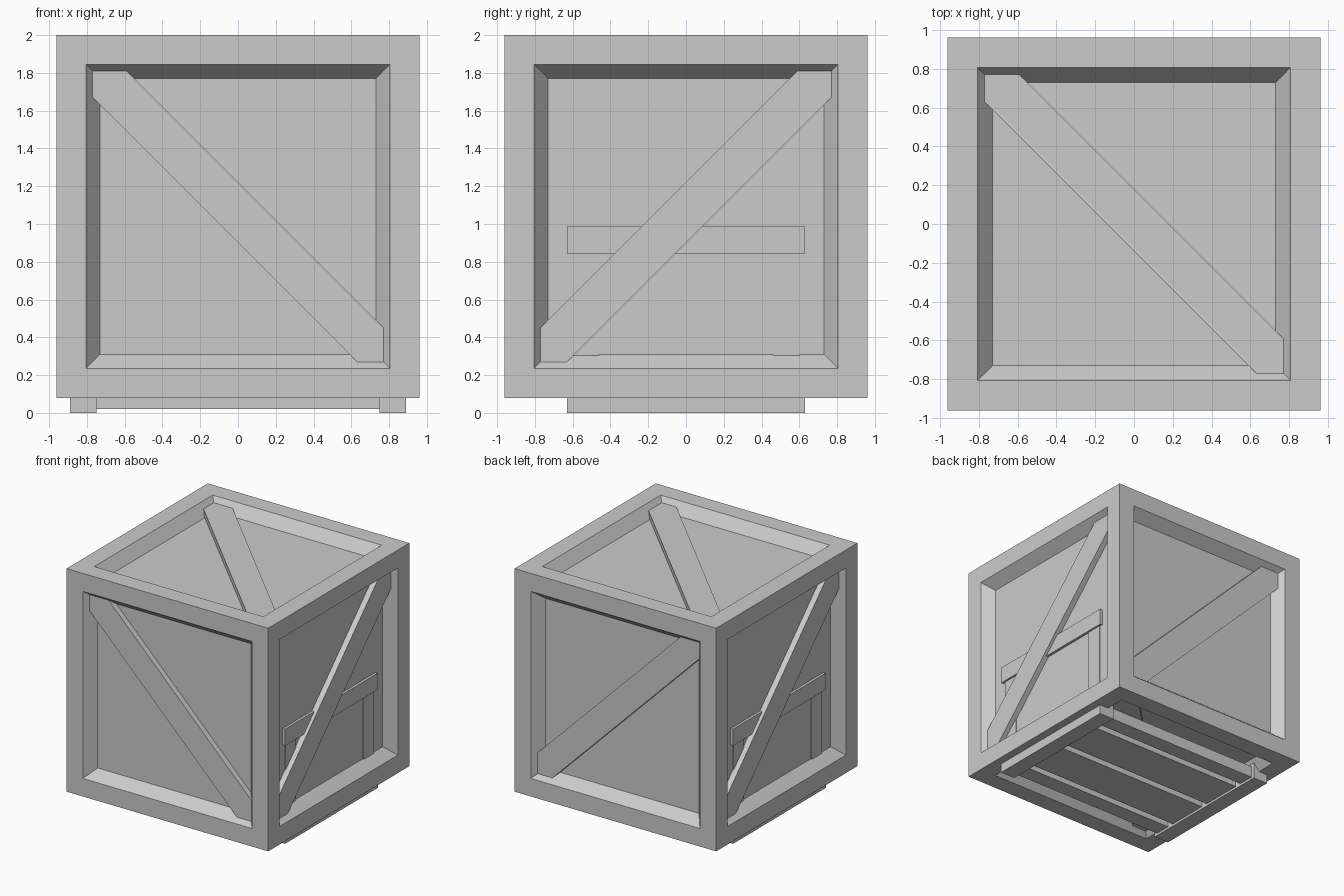
import bpy, bmesh
from mathutils import Vector

if "Cube" in bpy.data.objects:
    bpy.data.objects.remove(bpy.data.objects["Cube"])

CENTRE = Vector((0, 0, 1.04))
X, Y, Z = Vector((1, 0, 0)), Vector((0, 1, 0)), Vector((0, 0, 1))


def finish(name, bm):
    bmesh.ops.recalc_face_normals(bm, faces=bm.faces)
    mesh = bpy.data.meshes.new(name)
    bm.to_mesh(mesh)
    bm.free()
    obj = bpy.data.objects.new(name, mesh)
    bpy.context.collection.objects.link(obj)
    return obj


def box(name, lo, hi):
    bm = bmesh.new()
    bmesh.ops.create_cube(bm, size=1)
    for v in bm.verts:
        v.co = [(a + b) / 2 + c * (b - a) for a, b, c in zip(lo, hi, v.co)]
    return finish(name, bm)


def brace(name, u, v, n):
    # diagonal plank with clipped ends, laid on the recessed panel facing n
    e, hi, lo = 0.80, 0.18, -0.14
    outline = [(-e, e), (hi - e, e), (e, hi - e), (e, -e), (lo + e, -e), (-e, lo + e)]
    bm = bmesh.new()
    rings = [[bm.verts.new(CENTRE + u * a + v * b + n * d) for a, b in outline]
             for d in (0.85, 0.917)]
    for ring in rings:
        bm.faces.new(ring)
    for i in range(6):
        j = (i + 1) % 6
        bm.faces.new((rings[0][i], rings[0][j], rings[1][j], rings[1][i]))
    return finish(name, bm)


# crate body: framed cube with sloped recesses on all six faces
bm = bmesh.new()
bmesh.ops.create_cube(bm, size=1.92)
bmesh.ops.translate(bm, verts=bm.verts, vec=CENTRE)
panels = bm.faces[:]
for thickness, depth in ((0.155, 0), (0.075, -0.093)):
    bmesh.ops.inset_individual(bm, faces=panels, thickness=thickness, depth=depth,
                               use_even_offset=True)
finish("crate_body", bm)

# diagonal braces
brace("front_brace", X, Z, -Y)
brace("back_brace", X, Z, Y)
brace("right_brace", -Y, Z, X)
brace("left_brace", Y, Z, -X)
brace("top_brace", X, Y, Z)
brace("bottom_brace", -X, Y, -Z)

# side rails, floor skids and uprights
for side, s in (("left", -1), ("right", 1)):
    def span(a, b):
        return sorted((s * a, s * b))
    x0, x1 = span(0.75, 0.89)
    box(side + "_rail", (x0, -0.63, 0.845), (x1, 0.63, 0.987))
    box(side + "_skid", (x0, -0.63, 0.0), (x1, 0.63, 0.14))
    x0, x1 = span(0.77, 0.874)
    for end, y in (("front", -0.53), ("back", 0.53)):
        box(f"{side}_{end}_upright", (x0, y - 0.07, 0.1), (x1, y + 0.07, 0.9))

# deck planks under the crate
for i, (y0, y1) in enumerate([(-0.60, -0.46), (-0.40, -0.03), (0.03, 0.40), (0.46, 0.60)]):
    box(f"deck_plank_{i + 1}", (-0.80, y0, 0.02), (0.80, y1, 0.12))
